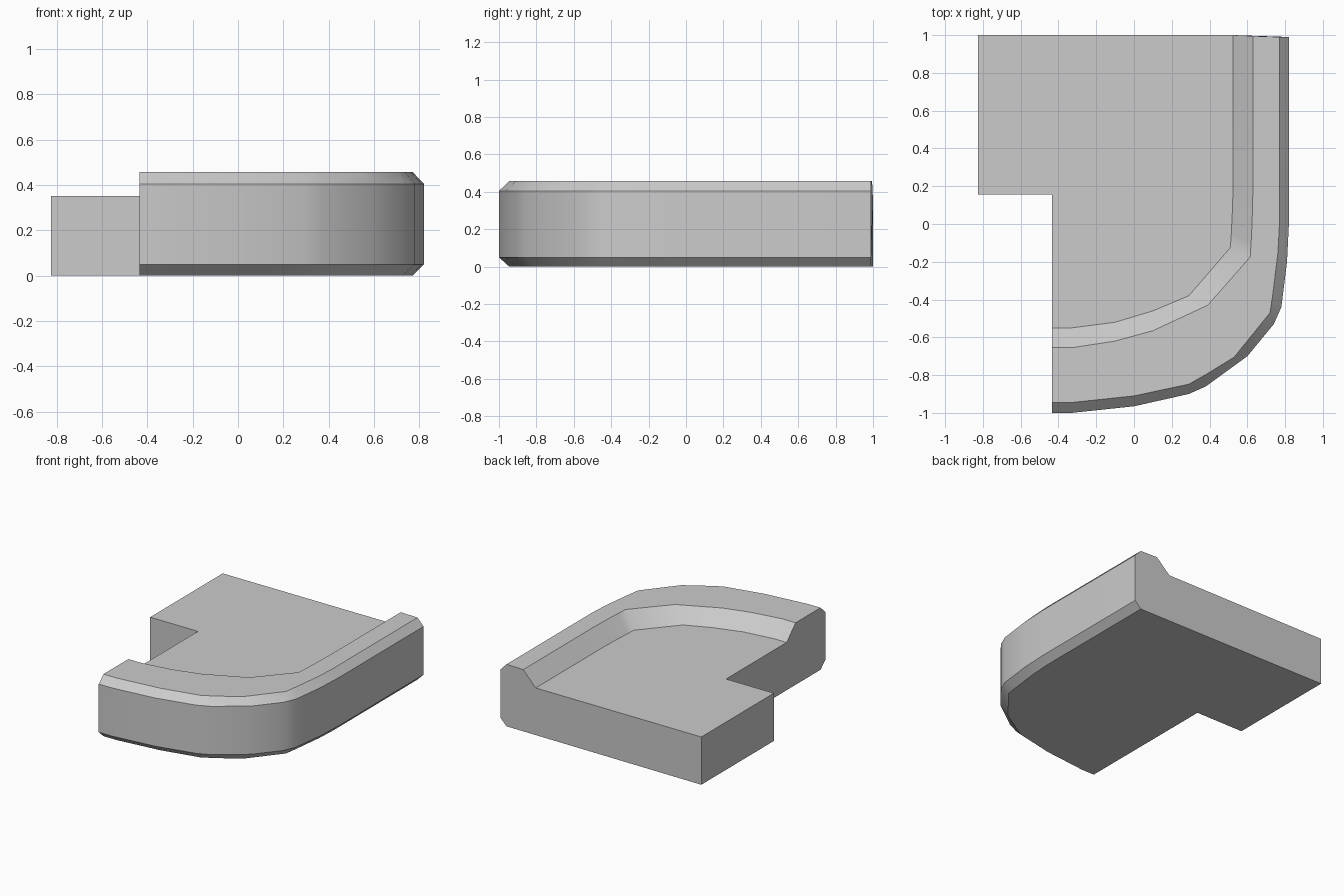
import bpy, bmesh

if "Cube" in bpy.data.objects:
    bpy.data.objects.remove(bpy.data.objects["Cube"])

# Plan rails around the rounded corner, from the left cut end to the back end
outer = [(-.435, -1), (-.33, -1), (0, -.965), (.29, -.90), (.38, -.86), (.60, -.70),
         (.74, -.53), (.78, -.44), (.81, -.2), (.82, 0), (.82, .99)]
rim = [(-.435, -.945), (-.33, -.945), (0, -.91), (.29, -.848), (.38, -.797), (.53, -.705),
       (.72, -.47), (.735, -.37), (.762, -.15), (.77, 0), (.77, .99)]
lip = [(-.435, -.655), (-.33, -.655), (-.1, -.62), (.1, -.565), (.39, -.43), (.46, -.351),
       (.615, -.175), (.62, -.1), (.625, 0), (.63, .2), (.63, .995)]
floor = [(-.435, -.55), (-.33, -.55), (-.1, -.52), (.1, -.46), (.29, -.38), (.36, -.299),
         (.51, -.125), (.515, -.05), (.52, .05), (.525, .2), (.525, 1)]
# Remaining corners of the stepped slab behind the lip
back = [(-.825, 1), (-.825, .155), (-.435, .155)]

bm = bmesh.new()


def verts(points, z):
    return [bm.verts.new((x, y, z)) for x, y in points]


# Cross-section rails: bottom, chamfer, wall, chamfer, lip top, slope to the floor
rails = [verts(rim, 0), verts(outer, .05), verts(outer, .405),
         verts(rim, .457), verts(lip, .457), verts(floor, .352)]
for a, b in zip(rails, rails[1:]):
    for i in range(len(a) - 1):
        bm.faces.new((a[i], a[i + 1], b[i + 1], b[i]))

# Floor, underside and plain walls
low, high = verts(back, 0), verts(back, .352)
bm.faces.new(rails[-1] + high)
bm.faces.new((rails[0] + low)[::-1])
for i in range(2):
    bm.faces.new((low[i], low[i + 1], high[i + 1], high[i]))

# Cut ends showing the section
bm.faces.new([low[2]] + [r[0] for r in rails] + [high[2]])
bm.faces.new(([low[0]] + [r[-1] for r in rails] + [high[0]])[::-1])
bmesh.ops.recalc_face_normals(bm, faces=bm.faces)

mesh = bpy.data.meshes.new("corner_slab")
bm.to_mesh(mesh)
bm.free()
slab = bpy.data.objects.new("corner_slab", mesh)
bpy.context.collection.objects.link(slab)

# Smooth the curved wall, keep the chamfers crisp
bpy.context.view_layer.objects.active = slab
slab.select_set(True)
bpy.ops.object.shade_smooth_by_angle(angle=0.52)
